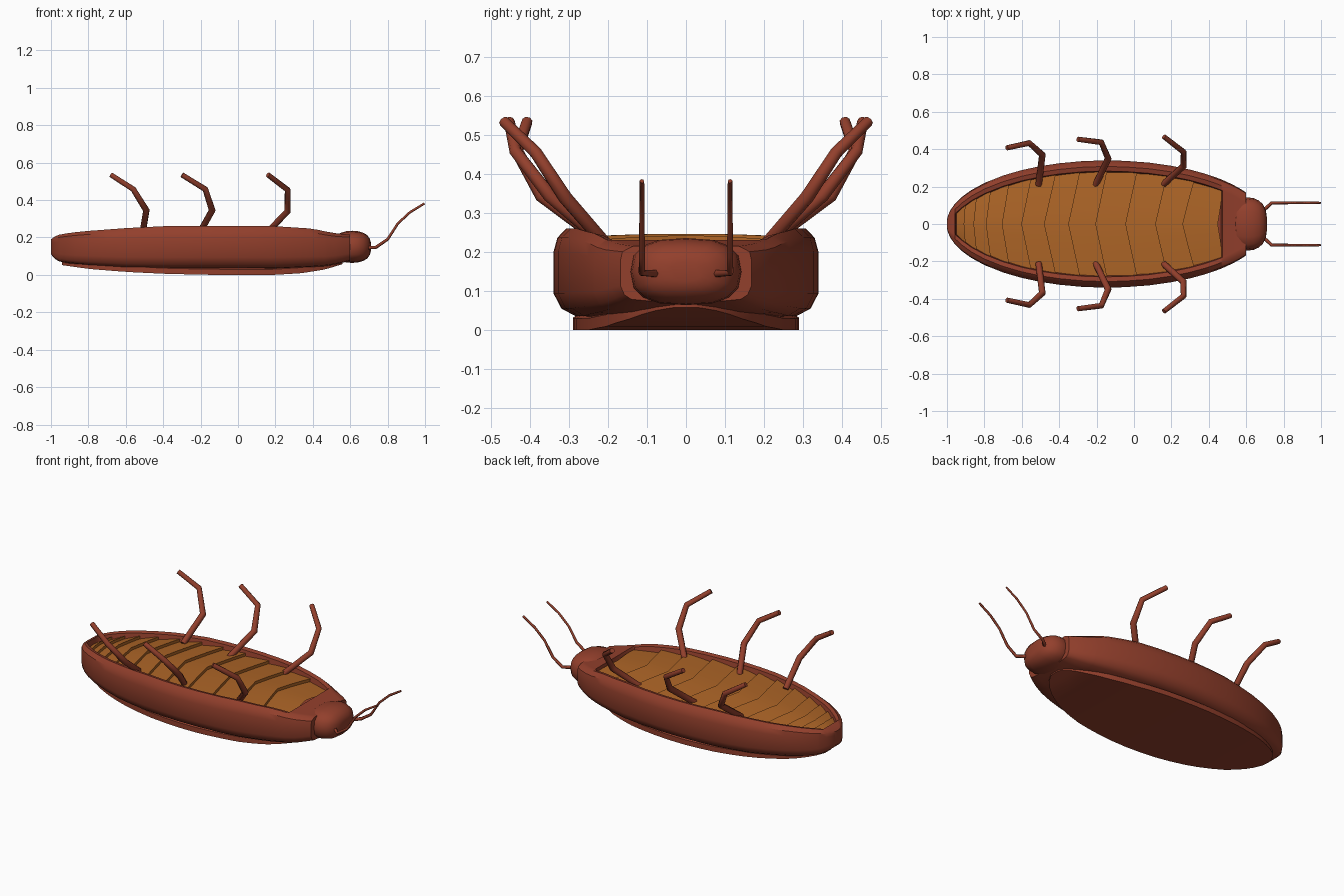
import bpy, bmesh, math

if "Cube" in bpy.data.objects:
    bpy.data.objects.remove(bpy.data.objects["Cube"])


def material(name, rgb):
    m = bpy.data.materials.new(name)
    m.diffuse_color = (*rgb, 1)
    m.use_nodes = True
    m.node_tree.nodes["Principled BSDF"].inputs["Base Color"].default_value = m.diffuse_color
    return m


RED = material("red_brown", (0.29, 0.05, 0.025))
AMBER = material("amber", (0.42, 0.13, 0.02))


def finish(name, bm, mat, angle=35):
    bmesh.ops.recalc_face_normals(bm, faces=bm.faces)
    me = bpy.data.meshes.new(name)
    bm.to_mesh(me)
    bm.free()
    ob = bpy.data.objects.new(name, me)
    bpy.context.collection.objects.link(ob)
    me.materials.append(mat)
    bpy.ops.object.select_all(action='DESELECT')
    ob.select_set(True)
    bpy.context.view_layer.objects.active = ob
    bpy.ops.object.shade_smooth_by_angle(angle=math.radians(angle))
    return ob


def loft(name, sections, mat, angle=35):
    """Join half sections (bottom centre to top centre), mirrored in y."""
    bm = bmesh.new()
    rings = []
    for x, half in sections:
        pts = half + [(-y, z) for y, z in half[-2:0:-1]]
        rings.append([bm.verts.new((x, y, z)) for y, z in pts])
    n = len(rings[0])
    for a, b in zip(rings, rings[1:]):
        for i in range(n):
            j = (i + 1) % n
            bm.faces.new((a[i], a[j], b[j], b[i]))
    bm.faces.new(rings[0])
    bm.faces.new(rings[-1])
    return finish(name, bm, mat, angle)


def interp(table, x):
    for a, b in zip(table, table[1:]):
        if x <= b[0]:
            t = max(0, (x - a[0]) / (b[0] - a[0]))
            return [p + (q - p) * t for p, q in zip(a[1:], b[1:])]
    return list(table[-1][1:])


# Body shell: x, bottom z, top z
HEIGHT = [(-1.0, .11, .19), (-.97, .075, .212), (-.9, .06, .225), (-.8, .05, .235),
          (-.6, .035, .25), (-.4, .03, .26), (.2, .03, .26), (.4, .04, .247),
          (.5, .05, .225), (.6, .075, .215)]


def width(x):
    return .34 * math.sqrt(max(0.004, 1 - ((x + .145) / .857) ** 2))


def shell_section(x):
    zb, zt = interp(HEIGHT, x)
    w, h = width(x), zt - zb
    open_belly = -.955 < x < .47
    inner = max(w - .065, w * .45)
    floor = zt - .045 if open_belly else zt
    lip = zt - .006 if open_belly else zt
    return (x, [(0, zb), (w * .6, zb), (w * .84, zb + h * .03), (w * .94, zb + h * .11),
                (w, zb + h * .28), (w, zb + h * .74), (w * .97, zb + h * .9),
                ((w + inner) / 2, zt), (inner + .008, lip), (inner, floor), (0, floor)])


xs = [-1, -.993, -.98, -.957, -.952, -.92, -.87, -.8, -.7, -.6, -.5, -.4, -.28, -.17, -.05,
      .08, .2, .3, .38, .43, .465, .473, .52, .56, .6]
loft("body_shell", [shell_section(x) for x in xs], RED)

# Folded wings on the back, resting on the ground
WING_Z = [(-.94, .052), (-.8, .032), (-.6, .016), (-.4, .006), (-.15, 0), (.2, 0),
          (.35, .01), (.47, .03), (.56, .058)]
wing = []
for i in range(25):
    x = -.19 - .75 * math.cos(math.pi * i / 24)
    w = .29 * math.sqrt(max(.01, 1 - ((x + .19) / .752) ** 2))
    z = interp(WING_Z, x)[0]
    wing.append((x, [(0, z), (w, z), (w, z + .03), (w * .9, z + .05), (0, z + .05)]))
loft("folded_wings", wing, RED)

# Head
head = []
for i in range(11):
    a = math.pi * i / 10
    x = .61 - .1 * math.cos(a)
    s = max(.12, math.sin(a)) ** .6
    ring = []
    for k in range(9):
        t = -math.pi / 2 + math.pi * k / 8
        c, sn = max(0, math.cos(t)), math.sin(t)
        ring.append((.142 * s * c ** .75, .15 + .086 * s * math.copysign(abs(sn) ** .75, sn)))
    ring[0], ring[-1] = (0, ring[0][1]), (0, ring[-1][1])
    head.append((x, ring))
loft("head", head, RED, 50)

# Overlapping belly plates with chevron seams
seams = [-.95, -.905, -.85, -.78, -.69, -.58, -.455, -.325, -.18, -.02, .14, .285, .46]
bm = bmesh.new()
ts = [-1, -.75, -.5, -.25, 0, .25, .5, .75, 1]


def belly_row(x, lift):
    row = []
    bend = .06 * min(1, (x + .96) * 2.2) if x < .4 else .03
    for t in ts:
        px = min(x + bend * (abs(t) - .4), .468)
        px = max(px, -.95)
        y = t * max(width(px) - .058, .01)
        zt = interp(HEIGHT, px)[1]
        row.append(bm.verts.new((px, y, zt - .038 + lift + .008 * (1 - t * t))))
    return row


prev = None
for a, b in zip(seams, seams[1:]):
    low, high = belly_row(a, 0), belly_row(b, .017)
    pairs = [(low, high)] + ([(prev, low)] if prev else [])
    for r, s in pairs:
        for i in range(len(ts) - 1):
            bm.faces.new((r[i], r[i + 1], s[i + 1], s[i]))
    prev = high
finish("belly_plates", bm, AMBER, 20)


def tube(name, pts, radii, mat, sides_res):
    cu = bpy.data.curves.new(name, 'CURVE')
    cu.dimensions = '3D'
    cu.bevel_depth = 1
    cu.bevel_resolution = sides_res
    cu.use_fill_caps = True
    sp = cu.splines.new('POLY')
    sp.points.add(len(pts) - 1)
    for p, co, r in zip(sp.points, pts, radii):
        p.co = (*co, 1)
        p.radius = r
    cu.materials.append(mat)
    ob = bpy.data.objects.new(name, cu)
    bpy.context.collection.objects.link(ob)


# Legs and antennae on both sides
LEGS = {
    "front": [(.155, .21, .225), (.265, .31, .34), (.265, .385, .455), (.16, .467, .535)],
    "middle": [(-.205, .21, .225), (-.138, .35, .345), (-.175, .437, .458), (-.3, .453, .535)],
    "rear": [(-.51, .21, .225), (-.49, .37, .345), (-.56, .433, .458), (-.68, .407, .535)],
}
ANTENNA = [(.68, .08, .145), (.7, .08, .145), (.737, .113, .147), (.80, .113, .19),
           (.855, .113, .275), (.92, .113, .335), (.997, .113, .382)]
for side, s in (("left", 1), ("right", -1)):
    for which, pts in LEGS.items():
        tube(f"{which}_leg_{side}", [(x, y * s, z) for x, y, z in pts],
             [.017, .018, .016, .014], RED, 2)
    tube(f"antenna_{side}", [(x, y * s, z) for x, y, z in ANTENNA],
         [.01, .01, .009, .008, .007, .007, .006], RED, 1)
